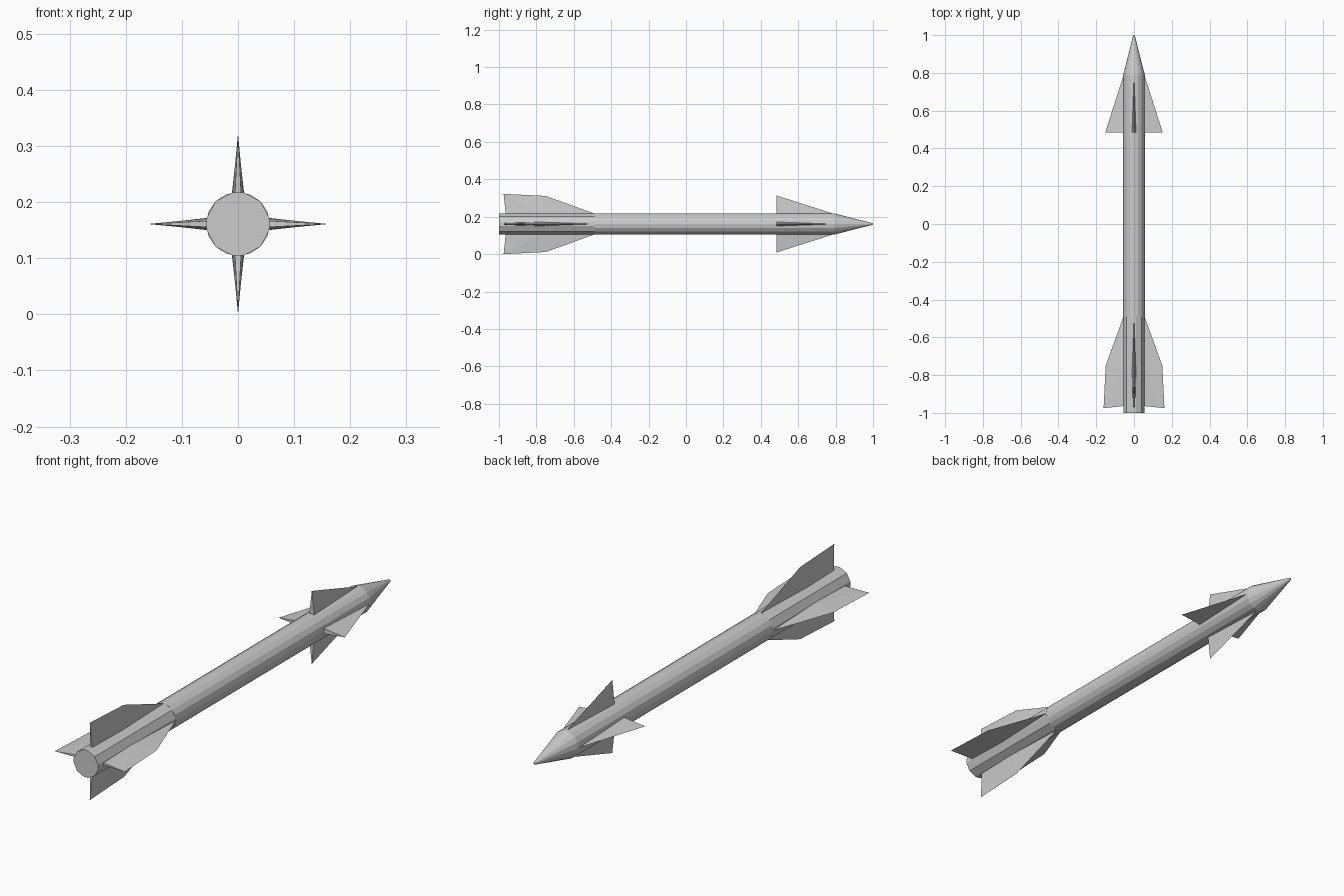
import bpy, bmesh
from math import cos, sin, pi, radians
from mathutils import Matrix, Vector

if "Cube" in bpy.data.objects:
    bpy.data.objects.remove(bpy.data.objects["Cube"])

AXIS_Z = 0.161
R = 0.057


def finish(name, bm):
    bmesh.ops.recalc_face_normals(bm, faces=bm.faces)
    bmesh.ops.translate(bm, verts=bm.verts, vec=(0, 0, AXIS_Z))
    mesh = bpy.data.meshes.new(name)
    bm.to_mesh(mesh)
    bm.free()
    obj = bpy.data.objects.new(name, mesh)
    bpy.context.collection.objects.link(obj)
    return obj


def loft(name, section, stations):
    """Sweep a closed (x, z) section along y; stations are (y, scale)."""
    bm = bmesh.new()
    rings = [[bm.verts.new((x * s, y, z * s)) for x, z in section]
             for y, s in stations]
    n = len(section)
    for a, b in zip(rings, rings[1:]):
        for i in range(n):
            j = (i + 1) % n
            bm.faces.new((a[i], a[j], b[j], b[i]))
    bm.faces.new(rings[0])
    bm.faces.new(rings[-1])
    return finish(name, bm)


def fin_set(name, points):
    """Four fins; points are (radius, y, half thickness)."""
    for k in range(4):
        bm = bmesh.new()
        for r, y, t in points:
            for side in ((-1, 1) if t else (0,)):
                bm.verts.new((r, y, side * t))
        bmesh.ops.convex_hull(bm, input=bm.verts)
        bmesh.ops.rotate(bm, verts=bm.verts, cent=(0, 0, 0),
                         matrix=Matrix.Rotation(k * pi / 2, 3, 'Y'))
        finish(f"{name}_{k + 1}", bm)


# main tube and pointed nose
circle = [(R * cos(2 * pi * i / 16), R * sin(2 * pi * i / 16)) for i in range(16)]
loft("body_and_nose", circle, [(-0.49, 1), (0.79, 1), (0.995, 0.09), (1.0, 0.03)])

# tail tube with coarser sides between the fin roots
tail = []
for k in range(4):
    for deg in (-10, 10, 45):
        a = radians(90 * k + deg)
        tail.append((R * cos(a), R * sin(a)))
loft("tail", tail, [(-1.0, 1), (-0.49, 1)])

# swept tail fins
fin_set("tail_fin", [(0.045, -0.46, 0), (0.045, -0.77, 0.011), (0.045, -0.963, 0.006),
                     (0.15, -0.75, 0), (0.161, -0.975, 0)])

# triangular front fins
fin_set("front_fin", [(0.045, 0.82, 0), (0.045, 0.485, 0.012), (0.152, 0.485, 0)])
